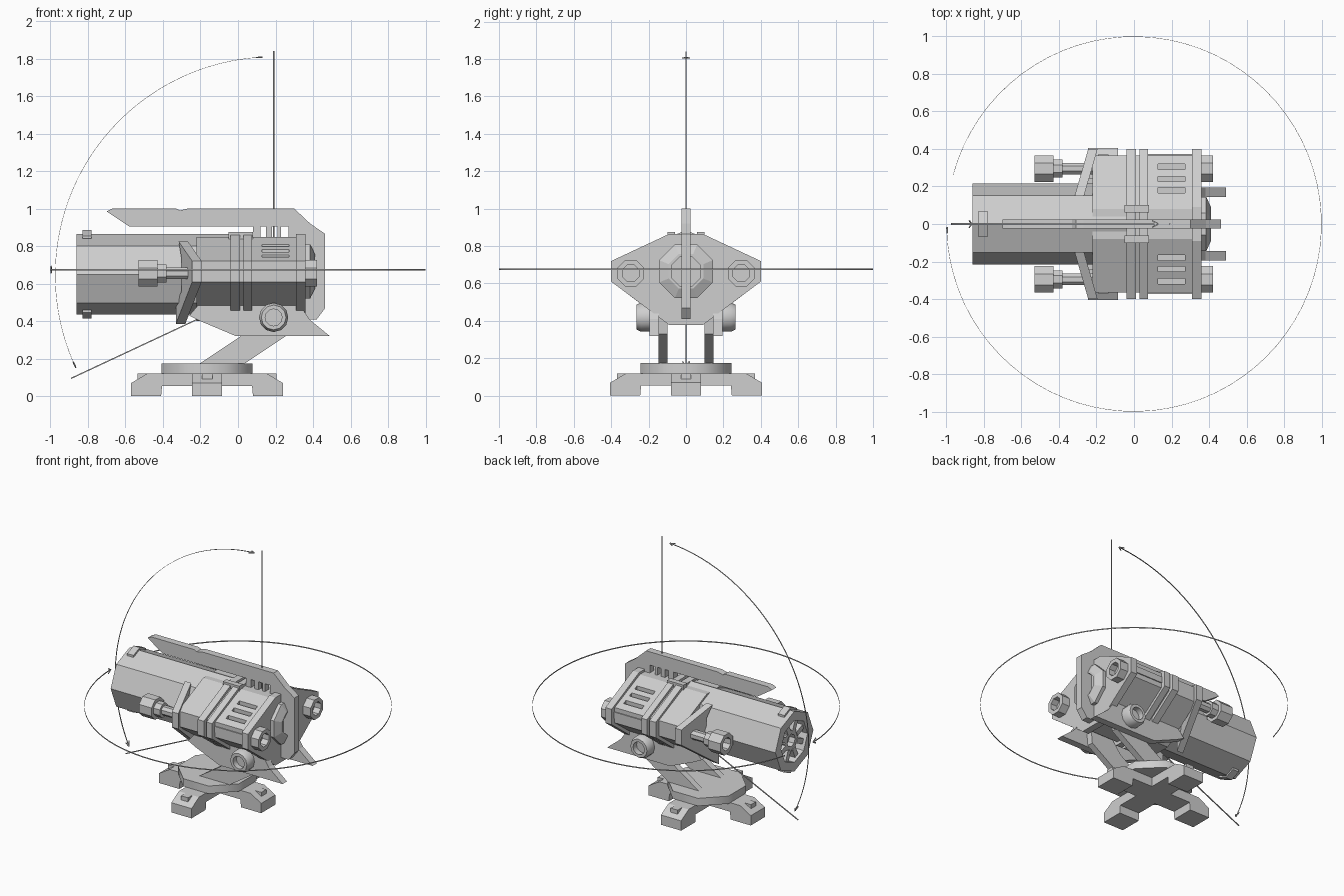
import bpy, bmesh, math
from mathutils import Vector, Matrix

if "Cube" in bpy.data.objects:
    bpy.data.objects.remove(bpy.data.objects["Cube"])

grey = bpy.data.materials.new("light grey")
grey.diffuse_color = (0.62, 0.62, 0.62, 1)
grey.use_nodes = True
grey.node_tree.nodes["Principled BSDF"].inputs["Base Color"].default_value = grey.diffuse_color


def finish(name, bm, smooth=False):
    bmesh.ops.recalc_face_normals(bm, faces=bm.faces)
    me = bpy.data.meshes.new(name)
    bm.to_mesh(me)
    bm.free()
    for p in me.polygons:
        p.use_smooth = False
    ob = bpy.data.objects.new(name, me)
    me.materials.append(grey)
    bpy.context.collection.objects.link(ob)
    if smooth:
        bpy.ops.object.select_all(action='DESELECT')
        ob.select_set(True)
        bpy.context.view_layer.objects.active = ob
        bpy.ops.object.shade_smooth_by_angle(angle=math.radians(46))
    return ob


def loft(name, rings, smooth=False, closed=False):
    """Skin a list of equal-length point rings."""
    bm = bmesh.new()
    vs = [[bm.verts.new(p) for p in r] for r in rings]
    n = len(vs[0])
    pairs = list(zip(vs, vs[1:]))
    if closed:
        pairs.append((vs[-1], vs[0]))
    else:
        bm.faces.new(vs[0])
        bm.faces.new(vs[-1])
    for a, b in pairs:
        for i in range(n):
            j = (i + 1) % n
            bm.faces.new((a[i], a[j], b[j], b[i]))
    return finish(name, bm, smooth)


def prism_x(name, yz, x0, x1, shear=0.0):
    return loft(name, [[(x + shear * abs(y), y, z) for y, z in yz] for x in (x0, x1)])


def prism_y(name, xz, y0, y1):
    return loft(name, [[(x, y, z) for x, z in xz] for y in (y0, y1)])


def box(name, x, y, z):
    return prism_x(name, [(y[0], z[0]), (y[1], z[0]), (y[1], z[1]), (y[0], z[1])], *x)


def lathe(name, prof, n, c, axis, smooth=False, turn=0.0):
    """prof is (position along axis, radius)."""
    rings = []
    for t, r in prof:
        ring = []
        for i in range(n):
            a = 2 * math.pi * i / n + turn
            u, v = r * math.cos(a), r * math.sin(a)
            ring.append({'x': (t, c[0] + u, c[1] + v), 'y': (c[0] + u, t, c[1] + v),
                         'z': (c[0] + u, c[1] + v, t)}[axis])
        rings.append(ring)
    return loft(name, rings, smooth)


# --- cross-shaped foot and turntable
BX = -0.165
leg = [(0, .055), (.24, .055), (.245, 0), (.405, 0), (.405, .07), (.32, .12), (0, .12)]
for k in range(4):
    rot = Matrix.Translation((BX, 0, 0)) @ Matrix.Rotation(k * math.pi / 2, 4, 'Z')
    for ob in (prism_y("base_leg", leg, -.08, .08),
               box("leg_rib", (.25, .37), (-.028, .028), (.06, .12))):
        ob.data.transform(rot)
lathe("turntable", [(.12, .262), (.175, .262)], 8, (BX, 0), 'z', True, math.pi / 8)

# --- support arms, cradle plates and pivot knobs
arm = [(-.21, .17), (.03, .17), (.27, .33), (.28, .44), (.19, .49), (.1, .42), (.03, .33)]
cradle = [(-.26, .43), (-.2, .4), (-.01, .32), (.49, .32), (.38, .41), (.32, .5), (-.2, .5)]
for s in (1, -1):
    prism_y("support_arm", arm, s * .1, s * .146)
    prism_y("cradle_plate", cradle, s * .145, s * .195)
    lathe("pivot_knob", [(s * .19, .078), (s * .24, .078), (s * .265, .066), (s * .265, .045),
                         (s * .225, .045)], 12, (.19, .42), 'y', True)

# --- barrel with recessed spoked muzzle
CZ = .65
lathe("barrel", [(-.78, .15), (-.86, .15), (-.86, .215), (.0, .215)], 8, (0, CZ), 'x')
lathe("muzzle_hub", [(-.77, .075), (-.835, .075), (-.835, .045), (-.79, .045)], 8, (0, CZ), 'x')
for k in range(8):
    sp = box("muzzle_spoke", (-.84, -.77), (-.018, .018), (.065, .16))
    sp.data.transform(Matrix.Translation((0, 0, CZ)) @ Matrix.Rotation((k + .5) * math.pi / 4, 4, 'X'))
for s in (1, -1):
    tab = [(-.07, .19), (0, .222), (.07, .19), (.07, .205), (0, .235), (-.07, .205)]
    prism_x("muzzle_tab", [(y, CZ + s * z) for y, z in tab], -.83, -.78)


# --- faceted housing with vents, flanges and swept shoulder plates
def shell(w, top, bottom, flat):
    half = [(flat, top), (w, .72), (w, .61), (flat, bottom)]
    return half + [(-y, z) for y, z in reversed(half)]


housing = prism_x("housing", shell(.365, .848, .40, .08), -.22, .34)
bm = bmesh.new()
for s in (1, -1):
    for y in (.18, .24, .305):
        z = .848 - (y - .08) * .449
        m = Matrix.Translation((.2, s * y, z + .02)) @ Matrix.Diagonal((.145, .027, .12, 1))
        bmesh.ops.create_cube(bm, size=1, matrix=m)
cutter = finish("vent_cutter", bm)
cutter.hide_render = True
cutter.hide_viewport = True
mod = housing.modifiers.new("vents", 'BOOLEAN')
mod.operation = 'DIFFERENCE'
mod.solver = 'EXACT'
mod.object = cutter
for x0, x1 in ((-.04, .01), (.03, .075), (.31, .36)):
    prism_x("housing_flange", shell(.4, .865, .378, .09), x0, x1)
for s in (1, -1):
    shoulder = [(.15, .825), (.4, .72), (.4, .61), (.1, .385), (.1, .48), (.2, .56), (.2, .74)]
    prism_x("shoulder_plate", [(s * y, z) for y, z in shoulder], -.36, -.31, .29)
    box("side_rail", (.07, .32), (s * .355, s * .372), (.645, .69))
    box("top_block", (-.05, .08), (s * .06, s * .1), (.83, .875))

# --- rear boss and side pods
lathe("rear_boss", [(.35, .155), (.385, .155), (.41, .1), (.41, .085), (.38, .085)],
      8, (0, .665), 'x', False, math.pi / 8)
for s in (1, -1):
    c = (s * .295, .655)
    t = math.pi / 8
    lathe("rear_pod", [(.35, .077), (.42, .077), (.42, .048), (.37, .048)], 8, c, 'x', False, t)
    lathe("front_pod", [(-.47, .046), (-.53, .046), (-.53, .077), (-.43, .077), (-.43, .052),
                        (-.38, .052), (-.38, .034), (-.2, .034)], 8, c, 'x', False, t)

# --- top fin wrapping down the back
fin = [(-.7, .985), (-.67, 1.0), (-.33, 1.0), (-.31, .99), (-.27, 1.0), (.3, 1.0), (.385, .92),
       (.465, .865), (.465, .47), (.42, .41), (.35, .41), (.35, .8), (.3, .86), (.28, .905), (-.58, .905)]
prism_y("top_fin", fin, -.025, .025)
for x0, x1 in ((.08, .12), (.15, .18), (.21, .23), (.27, .34)):
    box("fin_foot", (x0, x1), (-.025, .025), (.84, .91))


# --- thin motion guides: ring, elevation arc, limit lines, arrowheads
def sweep(name, a0, a1, r, place, closed=False):
    n, w, t = 72, .004, .002
    rings = []
    for i in range(n if closed else n + 1):
        a = math.radians(a0 + (a1 - a0) * i / n)
        rings.append([place(a, rr, o) for rr, o in ((r - t, -w), (r, -w), (r, w), (r - t, w))])
    return loft(name, rings, True, closed)


def ring_at(a, r, o):
    return (r * math.cos(a), r * math.sin(a), .675 + o)


def arc_at(a, r, o):
    return (.19 + r * math.cos(a), o, .645 + r * math.sin(a))


def rod(name, p, q, w=.003):
    p, q = Vector(p), Vector(q)
    d = (q - p).normalized()
    u = d.cross(Vector((.3, 1, .2))).normalized() * w
    v = d.cross(u).normalized() * w
    return loft(name, [[e + u + v, e - u + v, e - u - v, e + u - v] for e in (p, q)])


def arrow(place, r, a, da):
    for s in (1, -1):
        rod("guide_arrow", place(math.radians(a), r, 0), place(math.radians(a + da), r, s * .018))


sweep("turn_ring", -179, 165, 1.0, ring_at)
arrow(ring_at, .997, -179, 1.8)
sweep("elevation_arc", 93, 205, 1.165, arc_at)
arrow(arc_at, 1.164, 93, 1.6)
arrow(arc_at, 1.164, 205, -1.6)
rod("upper_limit_line", (.19, 0, .645), (.19, 0, 1.84))
rod("lower_limit_line", (.19, 0, .6), (-.89, 0, .095))
